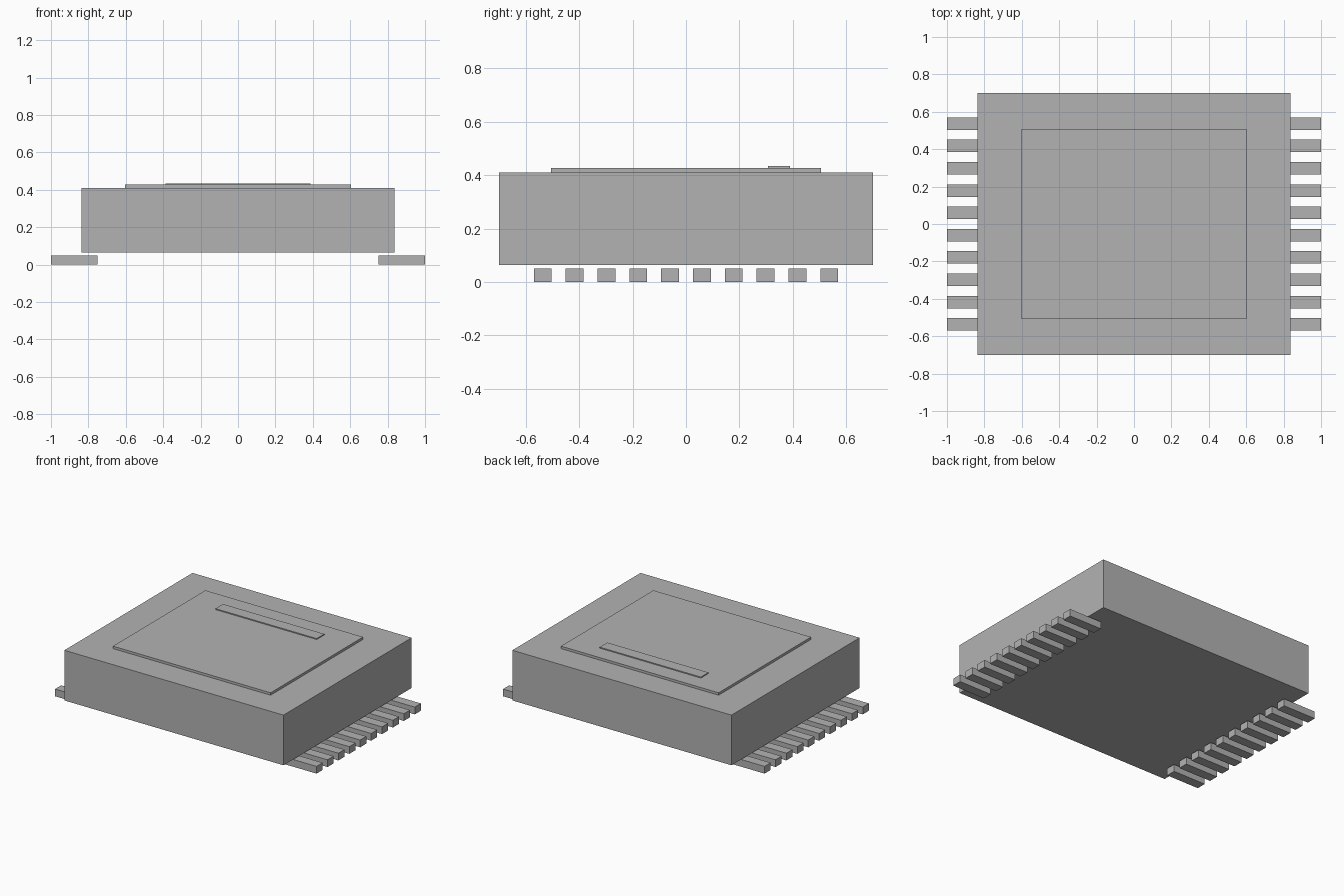
import bpy

old = bpy.data.objects.get("Cube")
if old:
    bpy.data.objects.remove(old, do_unlink=True)

GREY = (0.45, 0.45, 0.45, 1.0)
grey = bpy.data.materials.new("plain grey")
grey.use_nodes = True
grey.diffuse_color = GREY
grey.node_tree.nodes["Principled BSDF"].inputs["Base Color"].default_value = GREY


def box(name, low, high):
    """Axis-aligned block between two corners."""
    bpy.ops.mesh.primitive_cube_add(size=1)
    obj = bpy.context.object
    obj.name = name
    for v in obj.data.vertices:
        v.co = [a + (b - a) * (c + 0.5) for a, b, c in zip(low, high, v.co)]
    obj.data.materials.append(grey)
    return obj


# Package body
BODY_TOP = 0.411
box("body", (-0.838, -0.70, 0.064), (0.838, 0.70, BODY_TOP))

# Raised lid and the thin marker bar near its back edge
LID_TOP = 0.428
box("lid", (-0.603, -0.505, BODY_TOP - 0.002), (0.603, 0.505, LID_TOP))
box("marker_bar", (-0.387, 0.307, LID_TOP - 0.002), (0.387, 0.39, 0.435))

# Two rows of flat leads, mirrored left to right
LEADS, PITCH, HALF_WIDTH = 10, 0.1192, 0.0335
for i in range(LEADS):
    y = (i - (LEADS - 1) / 2) * PITCH
    for side, x in (("left", 0.75), ("right", -1.0)):
        box(f"{side}_lead_{i + 1}",
            (x, y - HALF_WIDTH, 0), (x + 0.25, y + HALF_WIDTH, 0.05))
